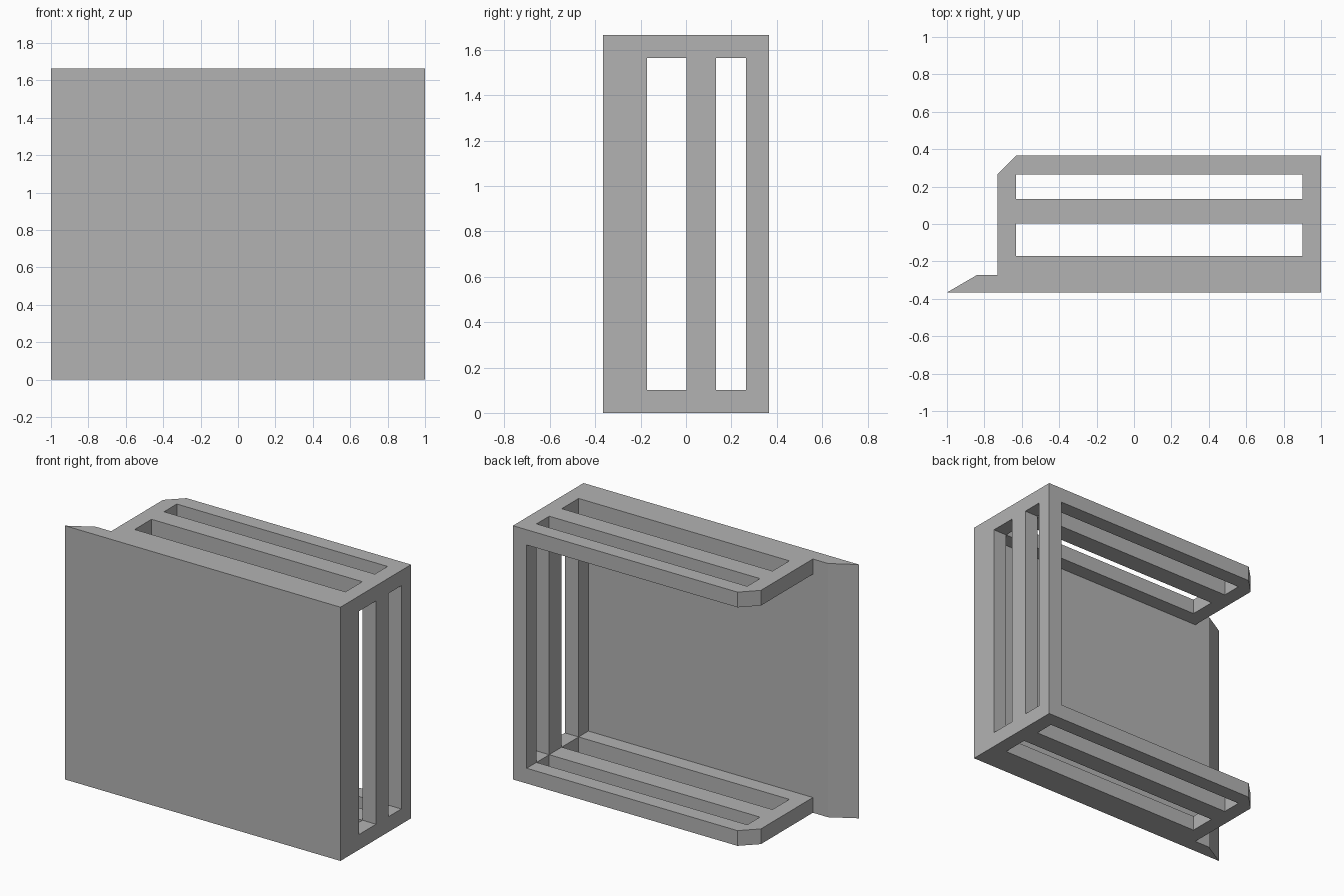
import bpy
import bmesh
from mathutils import Vector

if "Cube" in bpy.data.objects:
    bpy.data.objects.remove(bpy.data.objects["Cube"])

# Overall sizes
HEIGHT, WALL = 1.665, 0.1
FRONT, PANEL_BACK, BACK = -0.366, -0.273, 0.366
SHELF_END, SLOT_END, INNER, RIGHT = -0.73, -0.63, 0.9, 1.0
TOP_INNER = HEIGHT - WALL

grey = bpy.data.materials.new("plain_grey")
grey.use_nodes = True
colour = (0.45, 0.45, 0.45, 1)
grey.diffuse_color = colour
grey.node_tree.nodes["Principled BSDF"].inputs["Base Color"].default_value = colour


def prism(name, points, sweep, chamfer=None):
    """Extrude a flat outline along sweep; chamfer = (edge test, width)."""
    bm = bmesh.new()
    face = bm.faces.new([bm.verts.new(p) for p in points])
    new = bmesh.ops.extrude_face_region(bm, geom=[face])["geom"]
    verts = [g for g in new if isinstance(g, bmesh.types.BMVert)]
    bmesh.ops.translate(bm, verts=verts, vec=Vector(sweep))
    bmesh.ops.recalc_face_normals(bm, faces=bm.faces)
    if chamfer:
        test, width = chamfer
        edges = [e for e in bm.edges if all(test(v.co) for v in e.verts)]
        bmesh.ops.bevel(bm, geom=edges, offset=width, segments=1, affect='EDGES')
    mesh = bpy.data.meshes.new(name)
    bm.to_mesh(mesh)
    bm.free()
    mesh.materials.append(grey)
    obj = bpy.data.objects.new(name, mesh)
    bpy.context.collection.objects.link(obj)
    return obj


# Front panel with a tapered lip on one side
panel_outline = [(-1, FRONT), (RIGHT, FRONT), (RIGHT, PANEL_BACK), (-0.84, PANEL_BACK)]
prism("front_panel", [(x, y, 0) for x, y in panel_outline], (0, 0, HEIGHT))

# C-shaped frame: two shelves joined by a side wall, free back corners chamfered
frame_outline = [(SHELF_END, 0), (RIGHT, 0), (RIGHT, HEIGHT), (SHELF_END, HEIGHT),
                 (SHELF_END, TOP_INNER), (INNER, TOP_INNER), (INNER, WALL), (SHELF_END, WALL)]
frame = prism("slotted_frame", [(x, PANEL_BACK, z) for x, z in frame_outline],
              (0, BACK - PANEL_BACK, 0),
              (lambda c: c.x < SHELF_END + 0.01 and c.y > BACK - 0.01, WALL))

# Long slots running through both shelves and the side wall
slot_outline = [(SLOT_END, -WALL), (INNER, -WALL), (INNER, WALL), (RIGHT + WALL, WALL),
                (RIGHT + WALL, TOP_INNER), (INNER, TOP_INNER),
                (INNER, HEIGHT + WALL), (SLOT_END, HEIGHT + WALL)]
for start, end in ((-0.172, 0.003), (0.133, 0.265)):
    cutter = prism("slot_cutter", [(x, start, z) for x, z in slot_outline], (0, end - start, 0))
    cutter.hide_render = True
    cut = frame.modifiers.new("slot", 'BOOLEAN')
    cut.operation = 'DIFFERENCE'
    cut.solver = 'EXACT'
    cut.object = cutter
    bpy.context.view_layer.objects.active = frame
    bpy.ops.object.modifier_apply(modifier=cut.name)
    bpy.data.objects.remove(cutter)
